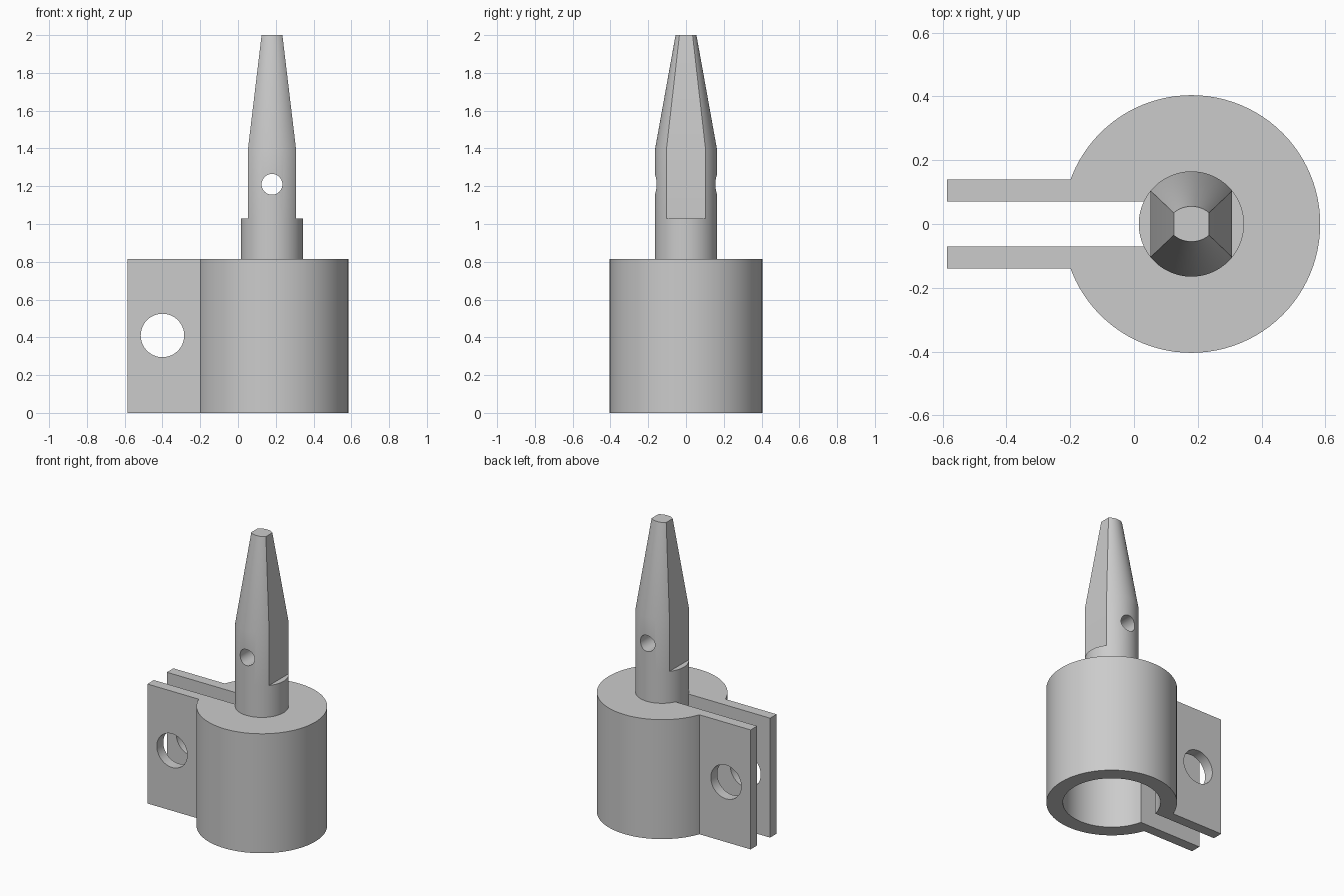
import bpy, bmesh, math
from mathutils import Matrix, Vector

cube = bpy.data.objects.get("Cube")
if cube:
    bpy.data.objects.remove(cube, do_unlink=True)

grey = bpy.data.materials.new("plain grey")
grey.use_nodes = True
colour = (0.6, 0.6, 0.6, 1)
grey.diffuse_color = colour
grey.node_tree.nodes["Principled BSDF"].inputs["Base Color"].default_value = colour

AXIS_X = 0.18       # shared axis of socket and spindle
TOP = 0.815         # top of the socket
CAP = 0.71          # underside of the socket roof


def finish(bm, name):
    bmesh.ops.recalc_face_normals(bm, faces=bm.faces)
    mesh = bpy.data.meshes.new(name)
    bm.to_mesh(mesh)
    bm.free()
    obj = bpy.data.objects.new(name, mesh)
    mesh.materials.append(grey)
    bpy.context.collection.objects.link(obj)
    return obj


def box(name, low, high):
    low, high = Vector(low), Vector(high)
    bm = bmesh.new()
    bmesh.ops.create_cube(bm, size=1, matrix=Matrix.Translation((low + high) / 2)
                          @ Matrix.Diagonal((*(high - low), 1)))
    return finish(bm, name)


def cylinder(name, centre, radius, length, along_y=False, sides=96):
    turn = Matrix.Rotation(math.pi / 2 if along_y else 0, 4, "X")
    bm = bmesh.new()
    bmesh.ops.create_cone(bm, cap_ends=True, segments=sides, radius1=radius, radius2=radius,
                          depth=length, matrix=Matrix.Translation(centre) @ turn)
    return finish(bm, name)


def combine(target, tool, operation):
    mod = target.modifiers.new(operation.title(), "BOOLEAN")
    mod.operation, mod.object, mod.solver = operation, tool, "EXACT"
    bpy.context.view_layer.objects.active = target
    bpy.ops.object.modifier_apply(modifier=mod.name)
    bpy.data.objects.remove(tool, do_unlink=True)


def smooth(obj):
    bpy.ops.object.select_all(action="DESELECT")
    obj.select_set(True)
    bpy.context.view_layer.objects.active = obj
    bpy.ops.object.shade_smooth_by_angle(angle=math.radians(20))


# Clamp socket: round body with two ears, bored from below, slit and drilled
socket = cylinder("clamp_socket", (AXIS_X, 0, TOP / 2), 0.404, TOP)
combine(socket, box("ears", (-0.586, -0.14, 0), (0, 0.14, TOP)), "UNION")
combine(socket, cylinder("bore", (AXIS_X, 0, CAP - 0.5), 0.302, 1), "DIFFERENCE")
combine(socket, box("slit", (-0.8, -0.07, -0.2), (AXIS_X - 0.1, 0.07, 1)), "DIFFERENCE")
combine(socket, cylinder("bolt_hole", (-0.4, 0, 0.41), 0.115, 1, True, 64), "DIFFERENCE")
smooth(socket)

# Spindle: round collar, two flats, then a tapering tip
RADIUS, FLAT = 0.165, 0.128
corner = math.acos(FLAT / RADIUS)
angles = []
for start, end, steps in ((corner, math.pi - corner, 32), (math.pi - corner, math.pi + corner, 24),
                          (math.pi + corner, 2 * math.pi - corner, 32),
                          (-corner, corner, 24)):
    angles += [start + (end - start) * i / steps for i in range(steps)]


def ring(bm, z, limit, sx=1, sy=1):
    verts = []
    for a in angles:
        x = max(-limit, min(limit, RADIUS * math.cos(a)))
        verts.append(bm.verts.new((AXIS_X + x * sx, RADIUS * math.sin(a) * sy, z)))
    return verts


bm = bmesh.new()
rings = [ring(bm, CAP + 0.005, RADIUS), ring(bm, 1.03, RADIUS), ring(bm, 1.03, FLAT),
         ring(bm, 1.39, FLAT), ring(bm, 2.0, FLAT, 0.43, 0.335)]
count = len(angles)
for lower, upper in zip(rings, rings[1:]):
    for i in range(count):
        j = (i + 1) % count
        bm.faces.new((lower[i], lower[j], upper[j], upper[i]))
bm.faces.new(rings[0])
bm.faces.new(rings[-1])
bmesh.ops.remove_doubles(bm, verts=bm.verts, dist=0.0001)
bmesh.ops.dissolve_degenerate(bm, edges=bm.edges, dist=0.0001)
spindle = finish(bm, "spindle")
combine(spindle, cylinder("pin_hole", (AXIS_X, 0, 1.21), 0.055, 1, True, 48), "DIFFERENCE")
smooth(spindle)
